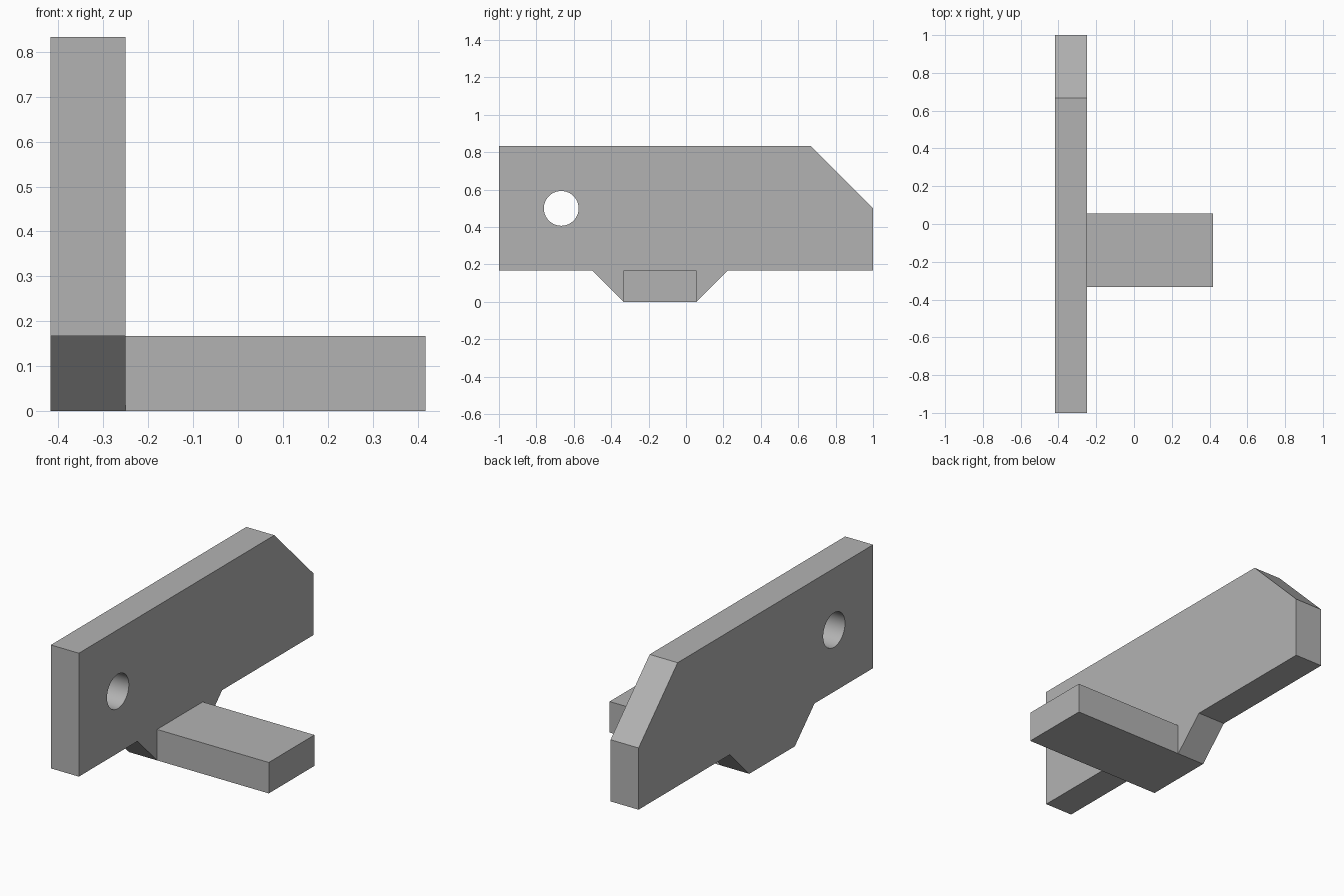
import bpy
import bmesh
import math
from mathutils import Vector

cube = bpy.data.objects.get("Cube")
if cube:
    bpy.data.objects.remove(cube, do_unlink=True)

# Single neutral grey
grey = bpy.data.materials.new("neutral_grey")
grey.use_nodes = True
colour = (0.45, 0.45, 0.45, 1)
grey.diffuse_color = colour
grey.node_tree.nodes["Principled BSDF"].inputs["Base Color"].default_value = colour


def extruded_profile(name, profile, x0, x1):
    """Extrude a (y, z) outline along x."""
    bm = bmesh.new()
    face = bm.faces.new([bm.verts.new((x0, y, z)) for y, z in profile])
    result = bmesh.ops.extrude_face_region(bm, geom=[face])
    verts = [v for v in result["geom"] if isinstance(v, bmesh.types.BMVert)]
    bmesh.ops.translate(bm, verts=verts, vec=Vector((x1 - x0, 0, 0)))
    bmesh.ops.recalc_face_normals(bm, faces=bm.faces)
    mesh = bpy.data.meshes.new(name)
    bm.to_mesh(mesh)
    bm.free()
    mesh.materials.append(grey)
    obj = bpy.data.objects.new(name, mesh)
    bpy.context.collection.objects.link(obj)
    return obj


# Upright plate with a chamfered corner and a tapered foot
plate = extruded_profile("upright_plate", [
    (-1, 0.167), (-0.5, 0.167), (-0.333, 0), (0.056, 0), (0.222, 0.167),
    (1, 0.167), (1, 0.5), (0.667, 0.833), (-1, 0.833)], -0.417, -0.25)

# Round through hole
bpy.ops.mesh.primitive_cylinder_add(
    vertices=64, radius=0.093, depth=0.4,
    location=(-0.333, -0.667, 0.5), rotation=(0, math.pi / 2, 0))
cutter = bpy.context.object
cutter.name = "hole_cutter"
cutter.hide_render = True
cutter.data.materials.append(grey)
hole = plate.modifiers.new("hole", "BOOLEAN")
hole.operation = "DIFFERENCE"
hole.solver = "EXACT"
hole.object = cutter
bpy.ops.object.select_all(action="DESELECT")
plate.select_set(True)
bpy.context.view_layer.objects.active = plate
bpy.ops.object.modifier_apply(modifier=hole.name)
bpy.data.objects.remove(cutter, do_unlink=True)
bpy.ops.object.shade_smooth_by_angle(angle=math.radians(30))

# Flat arm standing out from the foot
extruded_profile("side_arm", [
    (-0.333, 0), (0.056, 0), (0.056, 0.167), (-0.333, 0.167)], -0.25, 0.417)
